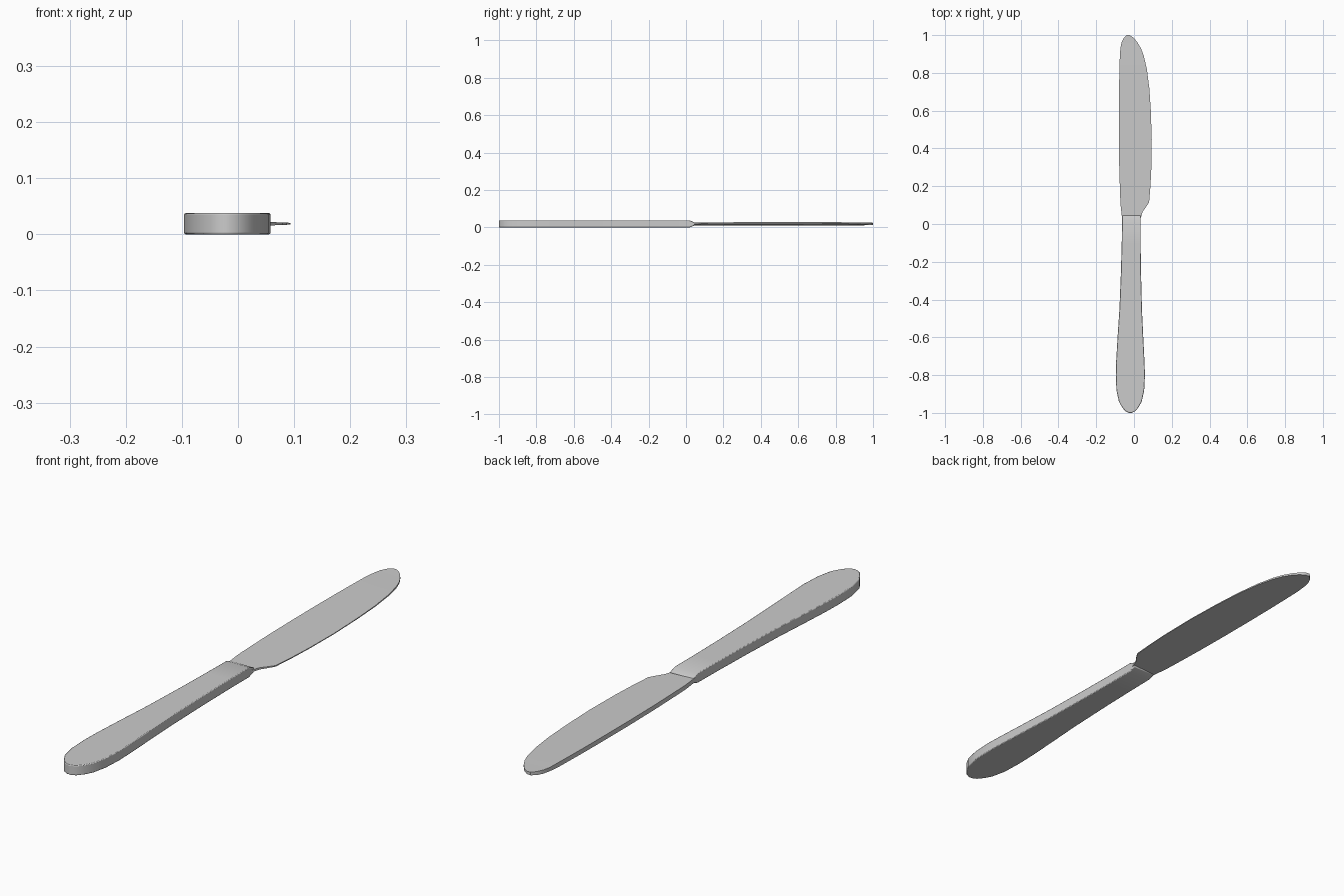
import bpy, bmesh

if "Cube" in bpy.data.objects:
    bpy.data.objects.remove(bpy.data.objects["Cube"])

MID = 0.019  # height of the central plane


def loft(name, rows, half, bevel=0):
    """Skin four-cornered sections (y, x_left, x_right) with thickness half(x, y)."""
    bm = bmesh.new()
    rings = []
    for y, xl, xr in rows:
        rings.append([bm.verts.new((x, y, MID + s * half(x, y)))
                      for x, s in ((xl, -1), (xr, -1), (xr, 1), (xl, 1))])
    for a, b in zip(rings, rings[1:]):
        for i in range(4):
            j = (i + 1) % 4
            bm.faces.new((a[i], a[j], b[j], b[i]))
    bm.faces.new(rings[0][::-1])
    bm.faces.new(rings[-1])
    bmesh.ops.recalc_face_normals(bm, faces=bm.faces)
    mesh = bpy.data.meshes.new(name)
    bm.to_mesh(mesh)
    bm.free()
    ob = bpy.data.objects.new(name, mesh)
    bpy.context.collection.objects.link(ob)
    bpy.ops.object.select_all(action='DESELECT')
    ob.select_set(True)
    bpy.context.view_layer.objects.active = ob
    if bevel:
        mod = ob.modifiers.new("soft_edges", 'BEVEL')
        mod.width, mod.segments = bevel, 2
        mod.limit_method, mod.angle_limit = 'ANGLE', 1.0
    bpy.ops.object.shade_smooth_by_angle(angle=0.6)
    return ob


# Handle: rounded butt, slim neck, sloped shoulder at the blade
handle_rows = [
    (-1.0, -0.027, -0.013), (-0.99, -0.047, 0.008), (-0.97, -0.063, 0.024),
    (-0.94, -0.080, 0.041), (-0.88, -0.093, 0.054), (-0.80, -0.096, 0.058),
    (-0.72, -0.094, 0.055), (-0.60, -0.087, 0.049), (-0.45, -0.077, 0.042),
    (-0.25, -0.069, 0.037), (-0.10, -0.065, 0.035), (0.018, -0.063, 0.035),
    (0.045, -0.063, 0.036)]
loft("handle", handle_rows, lambda x, y: 0.009 if y > 0.03 else MID, 0.003)

# Blade: thick spine on the left tapering to the cutting edge on the right
blade_rows = [
    (0.03, -0.063, 0.035), (0.065, -0.067, 0.046), (0.09, -0.070, 0.064),
    (0.115, -0.072, 0.080), (0.20, -0.075, 0.087), (0.30, -0.078, 0.092),
    (0.45, -0.080, 0.094), (0.60, -0.080, 0.089), (0.72, -0.079, 0.081),
    (0.82, -0.077, 0.068), (0.89, -0.075, 0.052), (0.93, -0.072, 0.037),
    (0.96, -0.066, 0.019), (0.985, -0.054, -0.001), (1.0, -0.038, -0.023)]
loft("blade", blade_rows,
     lambda x, y: (0.009 - 0.0075 * (x + 0.08) / 0.175) * (1 if y < 0.9 else 0.85))
